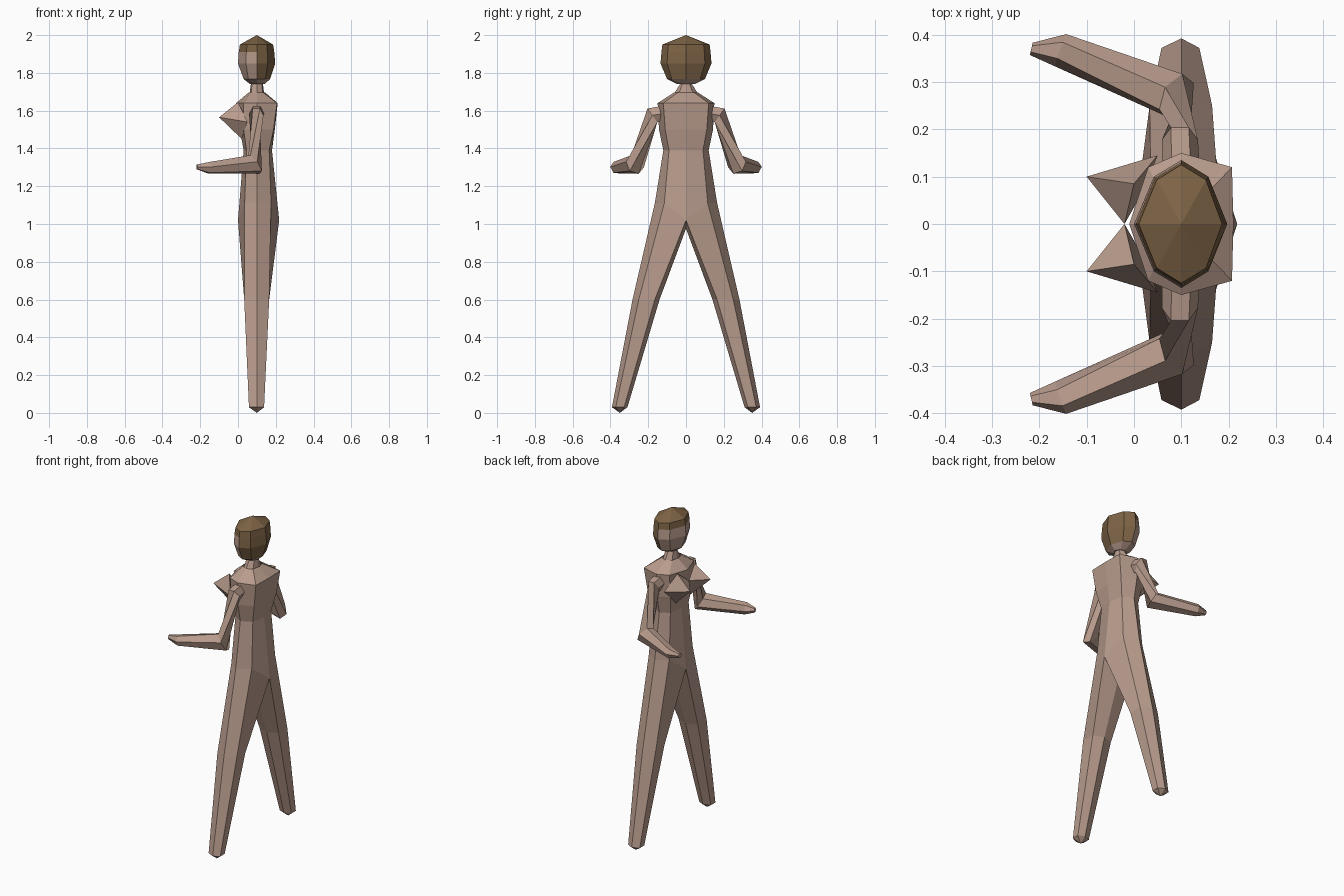
import bpy, bmesh
from mathutils import Vector
from math import sin, cos, tau

if "Cube" in bpy.data.objects:
    bpy.data.objects.remove(bpy.data.objects["Cube"])


def material(name, rgb):
    m = bpy.data.materials.new(name)
    m.diffuse_color = (*rgb, 1)
    m.use_nodes = True
    m.node_tree.nodes["Principled BSDF"].inputs["Base Color"].default_value = m.diffuse_color
    return m


SKIN = material("skin", (0.48, 0.33, 0.265))
HAIR = material("brown hair", (0.205, 0.125, 0.06))


def loft(name, rings, mirror=False, mats=(SKIN,), rule=None, cap=True):
    """Skin equal-length rings; a one-point ring is a tip."""
    bm = bmesh.new()
    rows = [[bm.verts.new(p) for p in r] for r in rings]
    for a, b in zip(rows, rows[1:]):
        n = max(len(a), len(b))
        for i in range(n):
            j = (i + 1) % n
            if len(a) == 1:
                f = (a[0], b[j], b[i])
            elif len(b) == 1:
                f = (a[i], a[j], b[0])
            else:
                f = (a[i], a[j], b[j], b[i])
            bm.faces.new(f)
    if cap:
        for r in (rows[0], rows[-1]):
            if len(r) > 2:
                bm.faces.new(r)
    bmesh.ops.recalc_face_normals(bm, faces=bm.faces)
    if rule:
        for f in bm.faces:
            f.material_index = rule(f.calc_center_median())
    me = bpy.data.meshes.new(name)
    bm.to_mesh(me)
    bm.free()
    for m in mats:
        me.materials.append(m)
    ob = bpy.data.objects.new(name, me)
    bpy.context.collection.objects.link(ob)
    if mirror:
        mod = ob.modifiers.new("mirror", 'MIRROR')
        mod.use_axis = (False, True, False)
        mod.use_mirror_merge = False
    return ob


def octagon(z, front, back, side, cy, cf, cb, zc=None):
    """Eight-sided body section: centre front/back, sides and corners."""
    zc = z if zc is None else zc
    return [(front, 0, zc), (cf, cy, z), (.1, side, z), (cb, cy, z),
            (back, 0, zc), (cb, -cy, z), (.1, -side, z), (cf, -cy, z)]


def tube(c, u, v, n=6):
    c, u, v = Vector(c), Vector(u), Vector(v)
    return [c + u * cos(tau * i / n) + v * sin(tau * i / n) for i in range(n)]


# torso, from the crotch line up to the collar
loft("torso", [
    octagon(1.11, 0, .218, .165, .115, .035, .175, zc=1.02),
    octagon(1.39, .03, .18, .12, .09, .045, .165),
    octagon(1.50, .01, .195, .143, .11, .03, .188),
    octagon(1.64, -.01, .21, .15, .12, .03, .207),
    octagon(1.695, .055, .145, .065, .045, .065, .135)], cap=False)

# neck
loft("neck", [octagon(z, .1 - x, .1 + x, y, y * .6, .1 - x * .8, .1 + x * .8)
              for z, x, y in ((1.68, .04, .07), (1.74, .032, .032), (1.78, .032, .032))])


# head: hair covers the top and the back half
def hair_rule(c):
    return 1 if c.z > 1.91 or (c.x > .1 and c.z > 1.768) else 0


loft("head", [
    octagon(1.74, .065, .14, .045, .03, .08, .125),
    octagon(1.767, .03, .17, .10, .075, .055, .145),
    octagon(1.85, 0, .197, .135, .10, .042, .157),
    octagon(1.91, .004, .192, .13, .097, .044, .155),
    octagon(1.95, .01, .186, .125, .093, .048, .152),
    [(.1, 0, 2.0)]], mats=(SKIN, HAIR), rule=hair_rule)


# legs: six-sided, meeting at the crotch
def leg_ring(z, outer, co, ci, inner, front, back):
    return [(.1, outer, z), (back, co, z), (back, ci, z),
            (.1, inner, z), (front, ci, z), (front, co, z)]


hip = [(.1, .165, 1.11), (.175, .115, 1.11), (.218, 0, 1.02),
       (.1, 0, .975), (0, 0, 1.02), (.035, .115, 1.11)]
loft("legs", [hip,
              leg_ring(.6, .283, .25, .165, .14, .033, .165),
              leg_ring(.03, .392, .372, .328, .31, .058, .138),
              [(.1, .35, 0)]], mirror=True, cap=False)

# arms: shoulder, bent elbow, wrist and fingertips
loft("arms", [
    tube((.1, .10, 1.59), (.04, 0, 0), (0, .005, .045)),
    tube((.097, .178, 1.575), (.038, 0, 0), (0, .03, .042)),
    tube((.09, .27, 1.315), (.012, .047, .015), (-.035, -.005, .048)),
    tube((-.155, .367, 1.298), (.012, .034, .004), (-.002, 0, .033)),
    tube((-.217, .370, 1.302), (.003, .013, 0), (0, 0, .014))], mirror=True)

# bust: a pointed pyramid on each side
loft("bust", [
    [(0, .085, 1.645), (-.02, 0, 1.575), (.02, .07, 1.45), (.05, .145, 1.54)],
    [(-.1, .1, 1.565)]], mirror=True)
